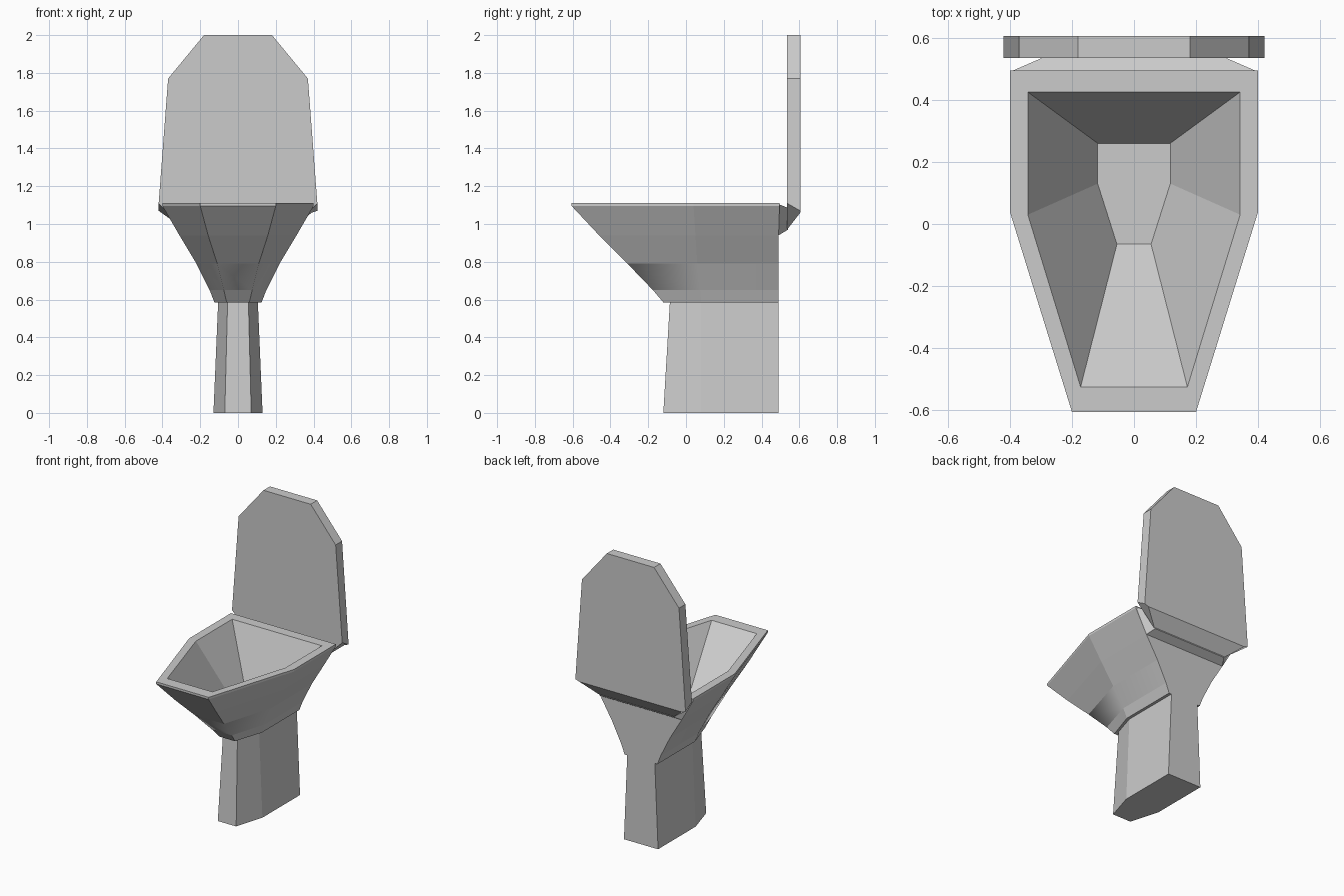
import bpy, bmesh

if "Cube" in bpy.data.objects:
    bpy.data.objects.remove(bpy.data.objects["Cube"])


def loft(name, half_rings, smooth_band=None):
    """Skin a stack of mirrored half sections (x > 0) and cap both ends."""
    bm = bmesh.new()
    rings = []
    for half in half_rings:
        pts = list(half) + [(-x, y, z) for x, y, z in reversed(half)]
        rings.append([bm.verts.new(p) for p in pts])
    n = len(rings[0])
    for k, (a, b) in enumerate(zip(rings, rings[1:])):
        for i in range(n):
            j = (i + 1) % n
            f = bm.faces.new((a[i], a[j], b[j], b[i]))
            # the back panel (last side) always stays flat
            f.smooth = k == smooth_band and i < n - 1
    bm.faces.new(rings[0])
    bm.faces.new(rings[-1])
    bmesh.ops.recalc_face_normals(bm, faces=bm.faces)
    mesh = bpy.data.meshes.new(name)
    bm.to_mesh(mesh)
    bm.free()
    obj = bpy.data.objects.new(name, mesh)
    bpy.context.collection.objects.link(obj)
    return obj


def level(z, back, mid, front):
    """Horizontal half section: back corner, side bend, front corner."""
    return [(x, y, z) for x, y in (back, mid, front)]


def upright(y, pts):
    """Vertical half section in the xz plane at depth y."""
    return [(x, y, z) for x, z in pts]


# Pedestal
loft("pedestal", [
    level(0.0, (0.13, 0.49), (0.13, 0.08), (0.07, -0.12)),
    level(0.59, (0.105, 0.49), (0.105, 0.08), (0.055, -0.085)),
])

# Bowl: outside from the bottom up, over the rim, down into the basin
loft("bowl", [
    level(0.585, (0.125, 0.49), (0.125, 0.08), (0.06, -0.12)),
    level(0.65, (0.15, 0.49), (0.15, 0.075), (0.075, -0.175)),
    level(0.79, (0.22, 0.49), (0.22, 0.06), (0.11, -0.31)),
    level(0.94, (0.31, 0.49), (0.31, 0.05), (0.158, -0.46)),
    level(1.095, (0.40, 0.495), (0.40, 0.04), (0.20, -0.605)),
    level(1.11, (0.40, 0.495), (0.40, 0.04), (0.20, -0.605)),
    level(1.11, (0.342, 0.425), (0.342, 0.03), (0.172, -0.525)),
    level(0.70, (0.117, 0.26), (0.117, 0.13), (0.055, -0.065)),
], smooth_band=1)

# Hinge neck joining the bowl to the lid
loft("hinge", [
    upright(0.49, [(0.40, 1.105), (0.31, 0.94)]),
    upright(0.54, [(0.285, 1.085), (0.28, 0.97)]),
])

# Raised lid with clipped top corners and a sloping underside
lid_top = [(0.18, 2.0), (0.37, 1.77)]
loft("lid", [
    upright(0.535, lid_top + [(0.42, 1.11), (0.28, 0.97)]),
    upright(0.605, lid_top + [(0.42, 1.07), (0.39, 1.06)]),
])
